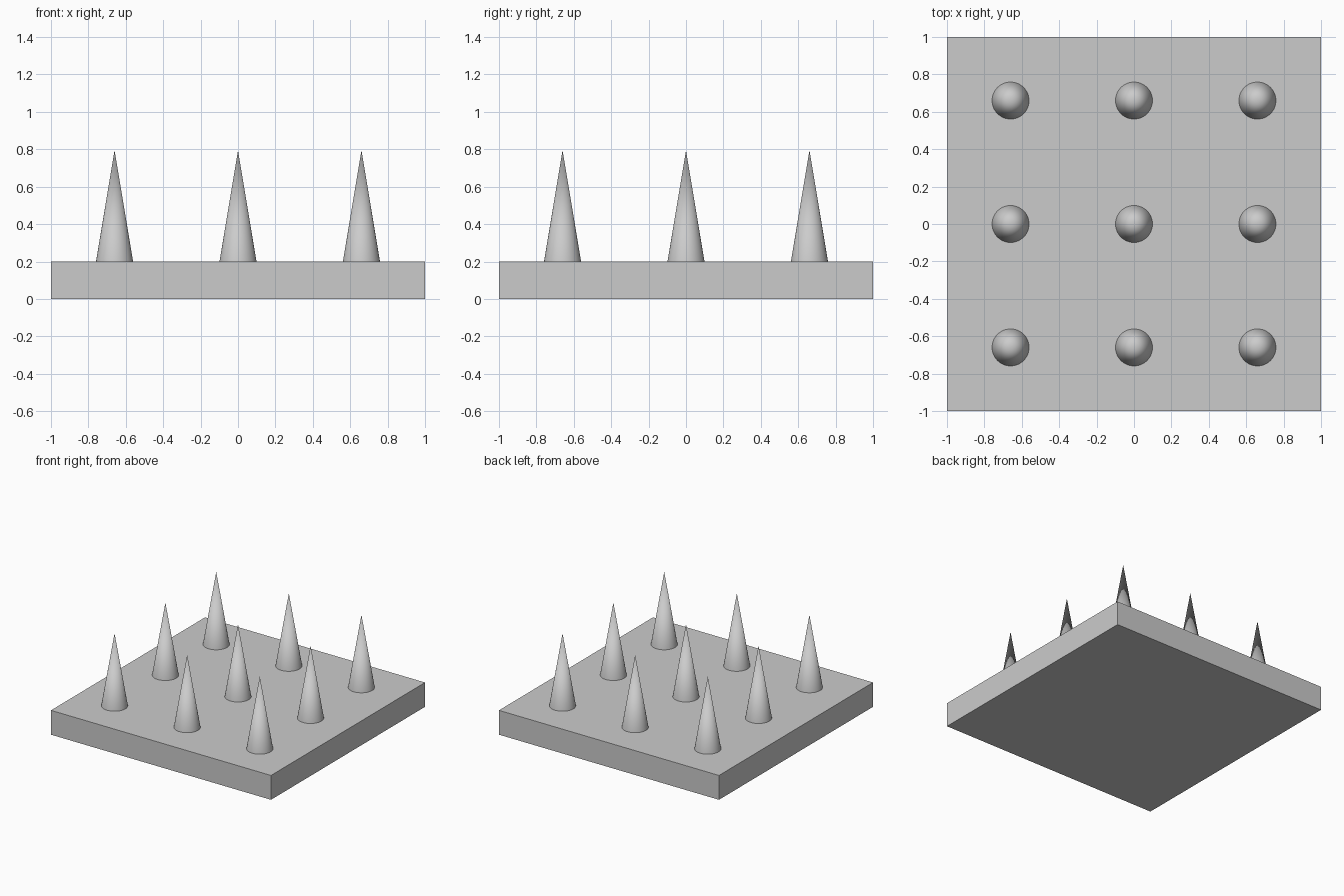
import bpy

if "Cube" in bpy.data.objects:
    bpy.data.objects.remove(bpy.data.objects["Cube"])

BASE_H = 0.2
SPIKE_H = 0.594
SPIKE_R = 0.099
SPACING = 0.66

# Square base slab
bpy.ops.mesh.primitive_cube_add(size=1, location=(0, 0, BASE_H / 2))
base = bpy.context.object
base.name = "base_slab"
base.scale = (2, 2, BASE_H)
bpy.ops.object.transform_apply(location=False, rotation=False, scale=True)

# Three by three grid of round spikes standing on the slab
for row in (-1, 0, 1):
    for col in (-1, 0, 1):
        bpy.ops.mesh.primitive_cone_add(
            vertices=48, radius1=SPIKE_R, radius2=0, depth=SPIKE_H,
            location=(col * SPACING, row * SPACING, BASE_H + SPIKE_H / 2))
        spike = bpy.context.object
        spike.name = f"spike_{row + 2}_{col + 2}"
        bpy.ops.object.shade_smooth_by_angle()
